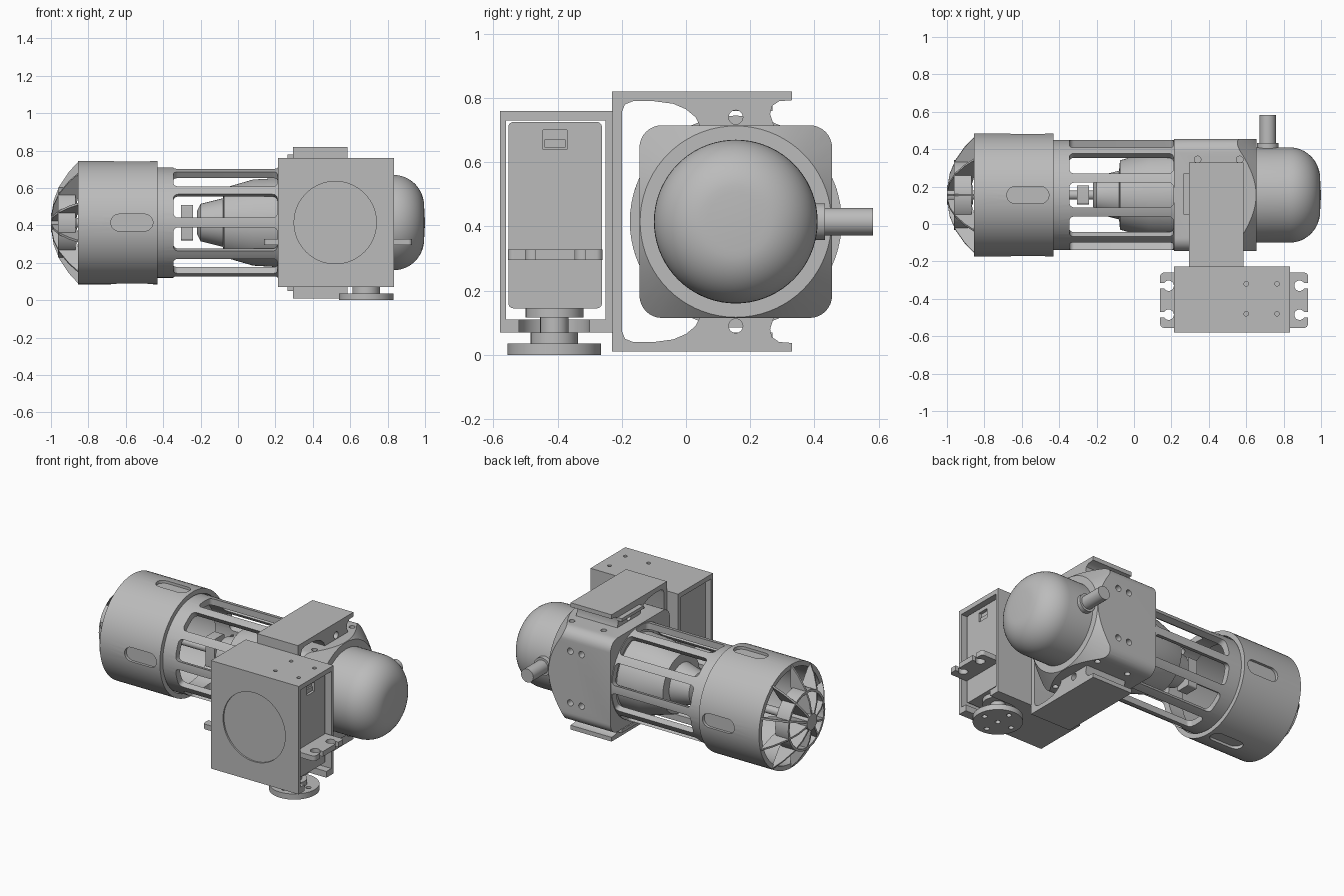
import bpy
import bmesh
from math import pi, radians, sin, cos
from mathutils import Matrix, Vector

default_cube = bpy.data.objects.get("Cube")
if default_cube:
    bpy.data.objects.remove(default_cube)

grey = bpy.data.materials.new("plain grey")
grey.use_nodes = True
grey.diffuse_color = (0.5, 0.5, 0.5, 1)
for node in grey.node_tree.nodes:
    if node.type == 'BSDF_PRINCIPLED':
        node.inputs["Base Color"].default_value = grey.diffuse_color

parts = []
AXIS_Y, AXIS_Z = 0.155, 0.415
CENTRE = Vector((0, AXIS_Y, AXIS_Z))
TURN = {
    'X': Matrix.Rotation(pi / 2, 4, 'Y'),
    'Y': Matrix.Rotation(-pi / 2, 4, 'X'),
    'Z': Matrix.Identity(4),
}


def finish(name, bm):
    """Turn a bmesh into a named object with the shared material."""
    bmesh.ops.recalc_face_normals(bm, faces=bm.faces[:])
    mesh = bpy.data.meshes.new(name)
    bm.to_mesh(mesh)
    bm.free()
    mesh.materials.append(grey)
    ob = bpy.data.objects.new(name, mesh)
    bpy.context.collection.objects.link(ob)
    parts.append(ob)
    return ob


def lathe(name, profile, axis='X', centre=CENTRE, closed=False, steps=72):
    """Revolve (distance along axis, radius) points."""
    bm = bmesh.new()
    verts = [bm.verts.new((radius, 0, along)) for along, radius in profile]
    for a, b in zip(verts, verts[1:]):
        bm.edges.new((a, b))
    if closed:
        bm.edges.new((verts[-1], verts[0]))
    bmesh.ops.spin(bm, geom=bm.verts[:] + bm.edges[:], cent=(0, 0, 0),
                   axis=(0, 0, 1), angle=2 * pi, steps=steps)
    bmesh.ops.remove_doubles(bm, verts=bm.verts[:], dist=1e-5)
    bm.transform(Matrix.Translation(centre) @ TURN[axis])
    return finish(name, bm)


def cylinder(name, start, end, radius, axis='X', centre=CENTRE, steps=32):
    profile = [(start, 0), (start, radius), (end, radius), (end, 0)]
    return lathe(name, profile, axis, centre, steps=steps)


def tube(name, start, end, inner, outer):
    profile = [(start, inner), (start, outer), (end, outer), (end, inner)]
    return lathe(name, profile, closed=True)


def box(name, low, high, bevel=0, along=0):
    """Box between two corners, optionally rounding edges along one axis."""
    bm = bmesh.new()
    bmesh.ops.create_cube(bm, size=1)
    low, high = Vector(low), Vector(high)
    bm.transform(Matrix.Translation((low + high) / 2)
                 @ Matrix.Diagonal(high - low).to_4x4())
    if bevel:
        edges = [e for e in bm.edges
                 if abs((e.verts[0].co - e.verts[1].co)[along]) > 1e-4]
        bmesh.ops.bevel(bm, geom=edges, offset=bevel, segments=8,
                        profile=0.5, affect='EDGES')
    return finish(name, bm)


def plate(name, outline, depth):
    """Extrude a polygon outline along the depth vector."""
    bm = bmesh.new()
    face = bm.faces.new([bm.verts.new(p) for p in outline])
    moved = bmesh.ops.extrude_face_region(bm, geom=[face])["geom"]
    bmesh.ops.translate(bm, vec=depth, verts=[
        v for v in moved if isinstance(v, bmesh.types.BMVert)])
    return finish(name, bm)


def spin_about_axis(ob, angle):
    """Rotate a part about the long axis of the thruster."""
    shift = Matrix.Translation(CENTRE)
    ob.data.transform(shift @ Matrix.Rotation(angle, 4, 'X') @ shift.inverted())
    return ob


def carve(ob, cutters, operation='DIFFERENCE'):
    """Apply booleans and discard the cutters."""
    for cutter in cutters:
        mod = ob.modifiers.new("cut", 'BOOLEAN')
        mod.operation, mod.solver, mod.object = operation, 'EXACT', cutter
        deps = bpy.context.evaluated_depsgraph_get()
        mesh = bpy.data.meshes.new_from_object(ob.evaluated_get(deps))
        ob.modifiers.clear()
        ob.data = mesh
        parts.remove(cutter)
        bpy.data.objects.remove(cutter)


# Duct with four oval pockets
duct = tube("duct", -0.855, -0.43, 0.3, 0.33)
carve(duct, [spin_about_axis(
    box("slot", (-0.68, AXIS_Y - 0.045, AXIS_Z + 0.31),
        (-0.455, AXIS_Y + 0.045, AXIS_Z + 0.4), 0.0445, 2), k * pi / 2)
    for k in range(4)])

# Domed grille: radial fins, ring and hub
for k in range(10):
    arc = [(-0.85, 0.33), (-0.905, 0.27), (-0.955, 0.195),
           (-0.985, 0.12), (-1, 0.03), (-0.88, 0.03), (-0.85, 0.2)]
    fin = plate("grille_fin", [(x, AXIS_Y - 0.006, AXIS_Z + r) for x, r in arc],
                (0, 0.012, 0))
    spin_about_axis(fin, radians(36 * k))
tube("grille_ring", -0.962, -0.87, 0.172, 0.187)
cylinder("grille_hub", -1, -0.86, 0.05)

# Cage of ten bars behind the duct
cage = tube("cage", -0.45, 0.25, 0.255, 0.295)
carve(cage, [spin_about_axis(
    box("window", (-0.345, AXIS_Y - 0.066, AXIS_Z - 0.4),
        (0.21, AXIS_Y + 0.066, AXIS_Z + 0.4), 0.025, 2), k * pi / 5)
    for k in range(5)])

# Motor, shaft and coupling
lathe("motor", [(-0.22, 0), (-0.22, 0.06), (-0.2, 0.1), (-0.08, 0.13),
                (-0.075, 0.185), (0.08, 0.23), (0.25, 0.24), (0.25, 0)])
cylinder("drive_shaft", -0.9, -0.2, 0.025)
box("coupling", (-0.305, AXIS_Y - 0.05, AXIS_Z - 0.095),
    (-0.24, AXIS_Y + 0.05, AXIS_Z + 0.095), 0.01)

# Square block with corners trimmed by a cone
block = box("mount_block", (0.215, AXIS_Y - 0.3, AXIS_Z - 0.3),
            (0.655, AXIS_Y + 0.3, AXIS_Z + 0.3), 0.07)
carve(block, [lathe("trim", [(0.1, 0), (0.1, 0.825), (0.655, 0.298),
                             (0.7, 0.255), (0.7, 0)])], 'INTERSECT')
holes = [cylinder("hole", 0.4, 0.5, 0.02, 'Y', (x, 0, AXIS_Z + dz), 16)
         for x in (0.42, 0.5) for dz in (-0.165, 0.165)]
holes += [cylinder("hole", z, z + 0.1, 0.018, 'Z', (x, AXIS_Y + dy, 0), 16)
          for x in (0.34, 0.565) for dy in (-0.19, 0.19) for z in (0.07, 0.66)]
carve(block, holes)

# Domed end cap with side pipe
shoulder = [(0.83 + 0.165 * sin(a), 0.09 + 0.165 * cos(a))
            for a in [pi / 2 * i / 12 for i in range(13)]]
lathe("end_dome", [(0.6, 0), (0.6, 0.255)] + shoulder + [(1, 0)])
PIPE = (0.715, 0, AXIS_Z)
cylinder("pipe_collar", 0.36, 0.433, 0.057, 'Y', PIPE)
cylinder("side_pipe", 0.36, 0.582, 0.043, 'Y', PIPE)

# C-shaped bracket, mirrored top to bottom
upper = [(-0.23, 0.82), (0.33, 0.82), (0.33, 0.793), (0.29, 0.79),
         (0.268, 0.775), (0.262, 0.75), (0.275, 0.71), (0.045, 0.71),
         (0.03, 0.74), (0, 0.765), (-0.04, 0.782), (-0.1, 0.79),
         (-0.165, 0.79), (-0.19, 0.78), (-0.2, 0.755)]
lower = [(y, 2 * AXIS_Z - z) for y, z in reversed(upper)]
bracket = plate("bracket", [(0.295, y, z) for y, z in upper + lower], (0.29, 0, 0))
carve(bracket, [cylinder("hole", 0.2, 0.7, 0.022, 'X', (0, AXIS_Y, AXIS_Z + dz), 20)
                for dz in (-0.325, 0.325)])
for name, dz in (("upper_pad", 0.355), ("lower_pad", -0.355)):
    box(name, (0.265, 0.05, AXIS_Z + dz - 0.01), (0.3, 0.27, AXIS_Z + dz + 0.01))

# Servo housing, open at both ends
SHAFT = (0.685, -0.41, 0)
housing = box("servo_housing", (0.215, -0.58, 0.07), (0.835, -0.228, 0.76))
cuts = [box("opening", (0.1, -0.56, 0.11), (0.9, -0.25, 0.73)),
        cylinder("recess", -0.7, -0.57, 0.22, 'Y', (0.52, 0, AXIS_Z), 64),
        cylinder("shaft_hole", 0, 0.2, 0.11, 'Z', SHAFT),
        box("shaft_slot", (0.685, -0.52, 0), (0.9, -0.3, 0.2))]
cuts += [cylinder("hole", 0.7, 0.8, 0.012, 'Z', (x, y, 0), 16)
         for x in (0.6, 0.765) for y in (-0.48, -0.32)]
carve(housing, cuts)

# Servo body, mounting tabs and socket
body = box("servo_body", (0.25, -0.553, 0.145), (0.8, -0.262, 0.725), 0.015)
carve(body, [box("socket", (0.78, -0.445, 0.64), (0.9, -0.37, 0.7))])
box("servo_socket_plug", (0.77, -0.44, 0.645), (0.79, -0.375, 0.67))
tabs = box("servo_tabs", (0.14, -0.555, 0.295), (0.93, -0.26, 0.328), 0.02, 2)
notches = []
for y in (-0.485, -0.33):
    for x, edge in ((0.185, 0.1), (0.885, 0.97)):
        notches.append(cylinder("notch", 0.2, 0.4, 0.028, 'Z', (x, y, 0), 20))
        notches.append(box("notch", (min(x, edge), y - 0.015, 0.2),
                           (max(x, edge), y + 0.015, 0.4)))
carve(tabs, notches)

# Servo output: boss, splined shaft and round horn
cylinder("servo_boss", 0.117, 0.16, 0.09, 'Z', SHAFT)
cylinder("spline_shaft", 0.04, 0.13, 0.044, 'Z', SHAFT, 24)
cylinder("horn_hub", 0.03, 0.07, 0.074, 'Z', SHAFT)
horn = cylinder("servo_horn", 0, 0.036, 0.146, 'Z', SHAFT, 64)
spots = [(0, 0), (0.1, 0), (-0.1, 0), (0, 0.1), (0, -0.1)]
carve(horn, [cylinder("hole", -0.1, 0.025 if not (dx or dy) else 0.1, 0.016, 'Z',
                      (SHAFT[0] + dx, SHAFT[1] + dy, 0), 16) for dx, dy in spots])

# Smooth the round surfaces and keep hard edges
bpy.ops.object.select_all(action='DESELECT')
for ob in parts:
    ob.select_set(True)
bpy.context.view_layer.objects.active = parts[0]
bpy.ops.object.shade_smooth_by_angle(angle=radians(32))
